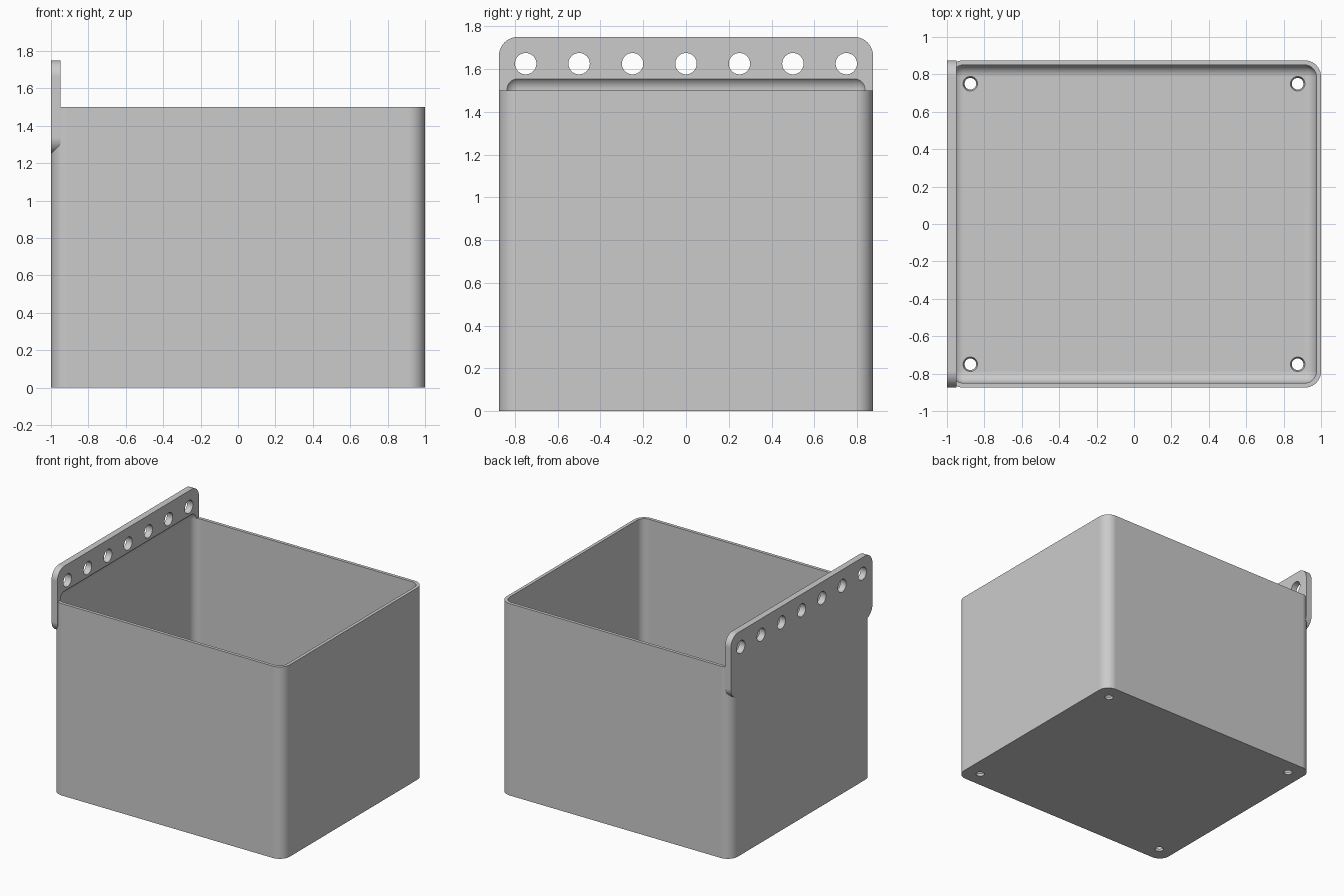
import bpy
import bmesh
from math import radians
from mathutils import Matrix, Vector

if "Cube" in bpy.data.objects:
    bpy.data.objects.remove(bpy.data.objects["Cube"], do_unlink=True)

WALL = 0.025
OUTER_R = 0.0875
INNER_R = OUTER_R - WALL
SEGMENTS = 10


def make_object(name, bm):
    mesh = bpy.data.meshes.new(name)
    bmesh.ops.recalc_face_normals(bm, faces=bm.faces)
    bm.to_mesh(mesh)
    bm.free()
    obj = bpy.data.objects.new(name, mesh)
    bpy.context.collection.objects.link(obj)
    return obj


def rounded_box(name, low, high, radius, axes):
    """Box between two corners; edges running along the given axes are rounded."""
    low, high = Vector(low), Vector(high)
    bm = bmesh.new()
    bmesh.ops.create_cube(bm, size=1)
    for v in bm.verts:
        v.co = Vector([l + (c + 0.5) * (h - l) for c, l, h in zip(v.co, low, high)])
    edges = []
    for e in bm.edges:
        along = (e.verts[1].co - e.verts[0].co).normalized()
        if any(abs(along[a]) > 0.9 for a in axes):
            edges.append(e)
    bmesh.ops.bevel(bm, geom=edges, offset=radius, segments=SEGMENTS,
                    profile=0.5, affect='EDGES')
    return make_object(name, bm)


def combine(target, other, operation):
    """Apply a boolean and discard the helper object."""
    mod = target.modifiers.new("Boolean", 'BOOLEAN')
    mod.object, mod.operation, mod.solver = other, operation, 'EXACT'
    graph = bpy.context.evaluated_depsgraph_get()
    mesh = bpy.data.meshes.new_from_object(target.evaluated_get(graph))
    target.modifiers.clear()
    target.data = mesh
    bpy.data.objects.remove(other, do_unlink=True)


# Outer body, rounded on its upright edges
storage_bin = rounded_box("storage_bin", (-1, -0.875, 0), (1, 0.875, 1.5), OUTER_R, [2])

# Hanging plate along one side, rounded at its four corners
plate = rounded_box("hanging_plate", (-1, -0.875, 1.25), (-0.95, 0.875, 1.75), OUTER_R, [0])
combine(storage_bin, plate, 'UNION')

# Cavity with every edge rounded, reaching a little up into the plate
cavity = rounded_box("cavity_cutter", (-1 + WALL, -0.875 + WALL, WALL),
                     (1 - WALL, 0.875 - WALL, 1.5665), INNER_R, [0, 1, 2])
combine(storage_bin, cavity, 'DIFFERENCE')

# Row of hanging holes and four tapered drain holes
bm = bmesh.new()
for i in range(-3, 4):
    place = Matrix.Translation((-0.975, i * 0.25, 1.625)) @ Matrix.Rotation(radians(90), 4, 'Y')
    bmesh.ops.create_cone(bm, cap_ends=True, segments=40, radius1=0.05,
                          radius2=0.05, depth=0.2, matrix=place)
for x in (-0.875, 0.875):
    for y in (-0.75, 0.75):
        bmesh.ops.create_cone(bm, cap_ends=True, segments=32, radius1=0.023, radius2=0.047,
                              depth=0.075, matrix=Matrix.Translation((x, y, 0.0125)))
combine(storage_bin, make_object("hole_cutter", bm), 'DIFFERENCE')

# Single grey material
grey = bpy.data.materials.new("grey_plastic")
grey.use_nodes = True
colour = (0.6, 0.6, 0.6, 1)
grey.diffuse_color = colour
grey.node_tree.nodes["Principled BSDF"].inputs["Base Color"].default_value = colour
storage_bin.data.materials.clear()
storage_bin.data.materials.append(grey)
for p in storage_bin.data.polygons:
    p.material_index = 0

# Smooth roundings with crisp edges and flat walls
bpy.ops.object.select_all(action='DESELECT')
storage_bin.select_set(True)
bpy.context.view_layer.objects.active = storage_bin
bpy.ops.object.shade_smooth_by_angle(angle=radians(25))
weighted = storage_bin.modifiers.new("Weighted Normals", 'WEIGHTED_NORMAL')
weighted.keep_sharp = True
